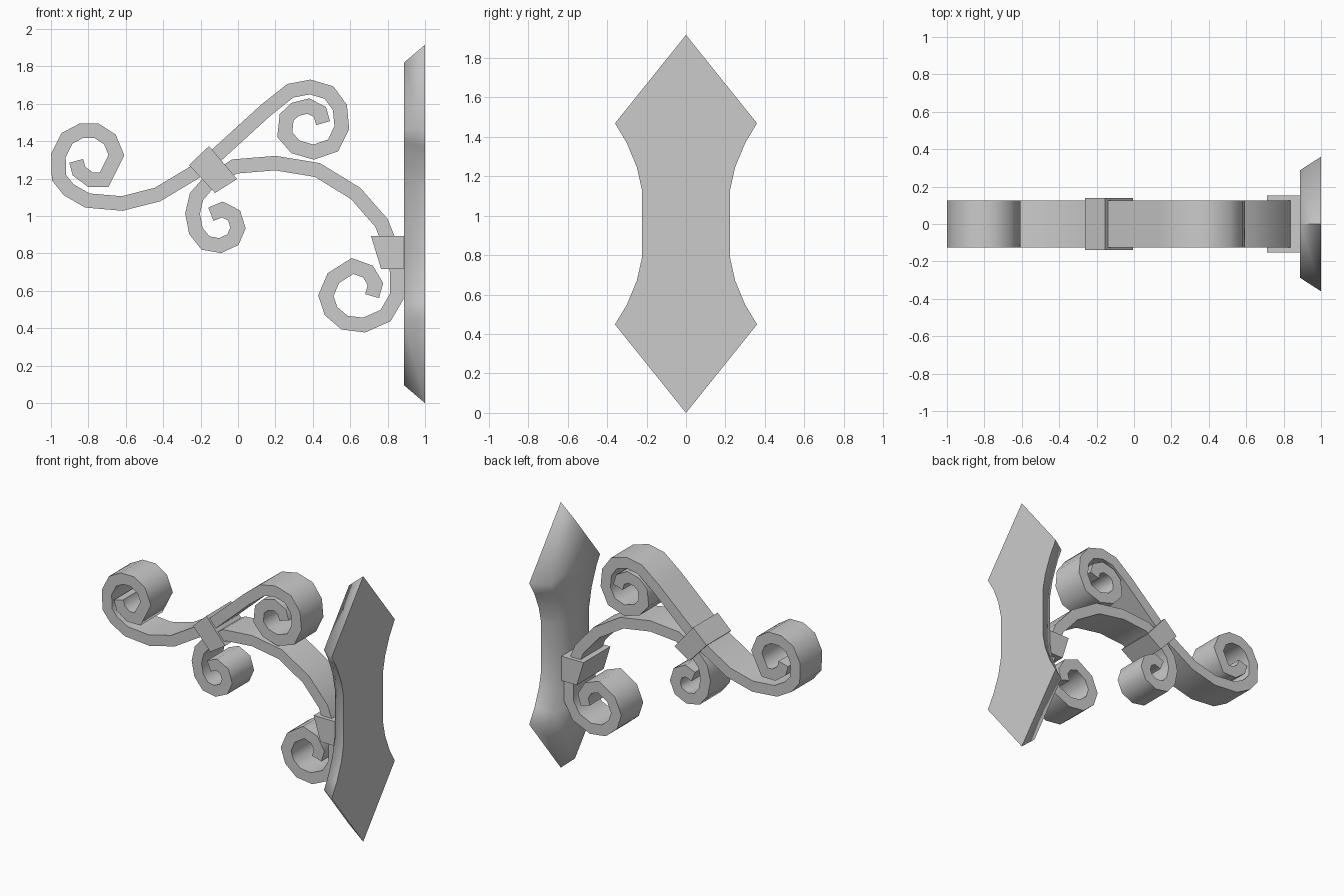
import bpy
import bmesh
import math
from mathutils import Vector

default_cube = bpy.data.objects.get("Cube")
if default_cube:
    bpy.data.objects.remove(default_cube, do_unlink=True)

# One plain grey metal for everything
metal = bpy.data.materials.new("grey_metal")
metal.use_nodes = True
GREY = (0.6, 0.6, 0.6, 1)
metal.diffuse_color = GREY
metal.node_tree.nodes["Principled BSDF"].inputs["Base Color"].default_value = GREY


def finish(name, bm, smooth_angle=None):
    """Turn a bmesh into a named, shaded object."""
    bmesh.ops.recalc_face_normals(bm, faces=bm.faces)
    mesh = bpy.data.meshes.new(name)
    bm.to_mesh(mesh)
    bm.free()
    mesh.materials.append(metal)
    obj = bpy.data.objects.new(name, mesh)
    bpy.context.collection.objects.link(obj)
    if smooth_angle:
        bpy.ops.object.select_all(action='DESELECT')
        obj.select_set(True)
        bpy.context.view_layer.objects.active = obj
        bpy.ops.object.shade_smooth_by_angle(angle=math.radians(smooth_angle))
    return obj


def offset(points, distance, closed=False):
    """Shift a 2D path sideways with mitred corners."""
    points = [Vector(p) for p in points]
    count = len(points)
    result = []
    for i, p in enumerate(points):
        before = points[i - 1] if closed or i > 0 else None
        after = points[(i + 1) % count] if closed or i < count - 1 else None
        first = (p - before).normalized() if before is not None else (after - p).normalized()
        second = (after - p).normalized() if after is not None else first
        n1 = Vector((-first.y, first.x))
        n2 = Vector((-second.y, second.x))
        miter = (n1 + n2).normalized()
        result.append(p + miter * (distance / max(miter.dot(n1), 0.5)))
    return result


def bridge(bm, a, b):
    """Join two closed vertex rings with quads."""
    for i in range(len(a)):
        j = (i + 1) % len(a)
        bm.faces.new((a[i], a[j], b[j], b[i]))


def strap(name, path, thickness, half_width):
    """Sweep a flat bar along a path in the XZ plane."""
    bm = bmesh.new()
    left = offset(path, thickness / 2)
    right = offset(path, -thickness / 2)
    rings = []
    for l, r in zip(left, right):
        corners = ((l, -half_width), (r, -half_width), (r, half_width), (l, half_width))
        rings.append([bm.verts.new((p.x, y, p.y)) for p, y in corners])
    for a, b in zip(rings, rings[1:]):
        bridge(bm, a, b)
    bm.faces.new(rings[0])
    bm.faces.new(rings[-1])
    return finish(name, bm, 65)


def block(name, outline, half_width):
    """Extrude an XZ outline symmetrically along Y."""
    bm = bmesh.new()
    front, back = [[bm.verts.new((x, y, z)) for x, z in outline]
                   for y in (-half_width, half_width)]
    bridge(bm, front, back)
    bm.faces.new(front)
    bm.faces.new(back)
    return finish(name, bm)


# Upper bar: outer scroll, through the clamp, to the top scroll
upper_path = [
    (-.865, 1.295), (-.85, 1.24), (-.79, 1.195), (-.715, 1.195), (-.65, 1.325),
    (-.685, 1.41), (-.755, 1.455), (-.84, 1.455), (-.915, 1.415), (-.96, 1.325),
    (-.957, 1.205), (-.905, 1.14), (-.805, 1.083), (-.62, 1.067), (-.43, 1.115),
    (-.23, 1.235), (-.11, 1.33), (.15, 1.567), (.28, 1.67), (.385, 1.69),
    (.487, 1.66), (.545, 1.58), (.555, 1.473), (.508, 1.377), (.404, 1.342),
    (.307, 1.37), (.25, 1.435), (.26, 1.527), (.305, 1.57), (.377, 1.588),
    (.438, 1.556), (.455, 1.497)]
strap("upper_scroll_bar", upper_path, .077, .125)

# Lower bar: small scroll, through the clamp, over the arch to the wall scroll
lower_path = [
    (-.145, 1.01), (-.083, 1.035), (-.021, 1.003), (0, .936), (-.027, .874),
    (-.096, .842), (-.174, .856), (-.225, .92), (-.243, 1.013), (-.222, 1.104),
    (-.165, 1.17), (-.02, 1.265), (.2, 1.283), (.425, 1.246), (.63, 1.12),
    (.767, .963), (.823, .824), (.85, .706), (.85, .572), (.789, .468),
    (.674, .417), (.57, .43), (.497, .492), (.47, .575), (.51, .668),
    (.612, .733), (.695, .703), (.735, .636), (.717, .572)]
strap("lower_scroll_bar", lower_path, .077, .125)

# Clamp holding both bars, and the socket on the wall plate
block("clamp", [(-.155, 1.374), (-.005, 1.198), (-.123, 1.123), (-.262, 1.273)], .14)
block("wall_socket", [(.711, .893), (.9, .893), (.9, .717), (.765, .717)], .153)

# Wall plate: waisted spear outline with bevelled sides, mirrored in Y and Z
MIDDLE = .958
quarter = [(.36, .51), (.3, .41), (.249, .287), (.223, .17)]
half = quarter + [(y, -z) for y, z in reversed(quarter)]
outline = [(0, MIDDLE)] + half + [(0, -MIDDLE)] + [(-y, z) for y, z in reversed(half)]
bm = bmesh.new()
wall_ring, face_ring = [
    [bm.verts.new((x, y, z + MIDDLE)) for y, z in offset(outline, inset, True)]
    for x, inset in ((1, 0), (.887, -.06))]
bridge(bm, wall_ring, face_ring)
bm.faces.new(wall_ring)
bm.faces.new(face_ring)
finish("wall_plate", bm, 75)
